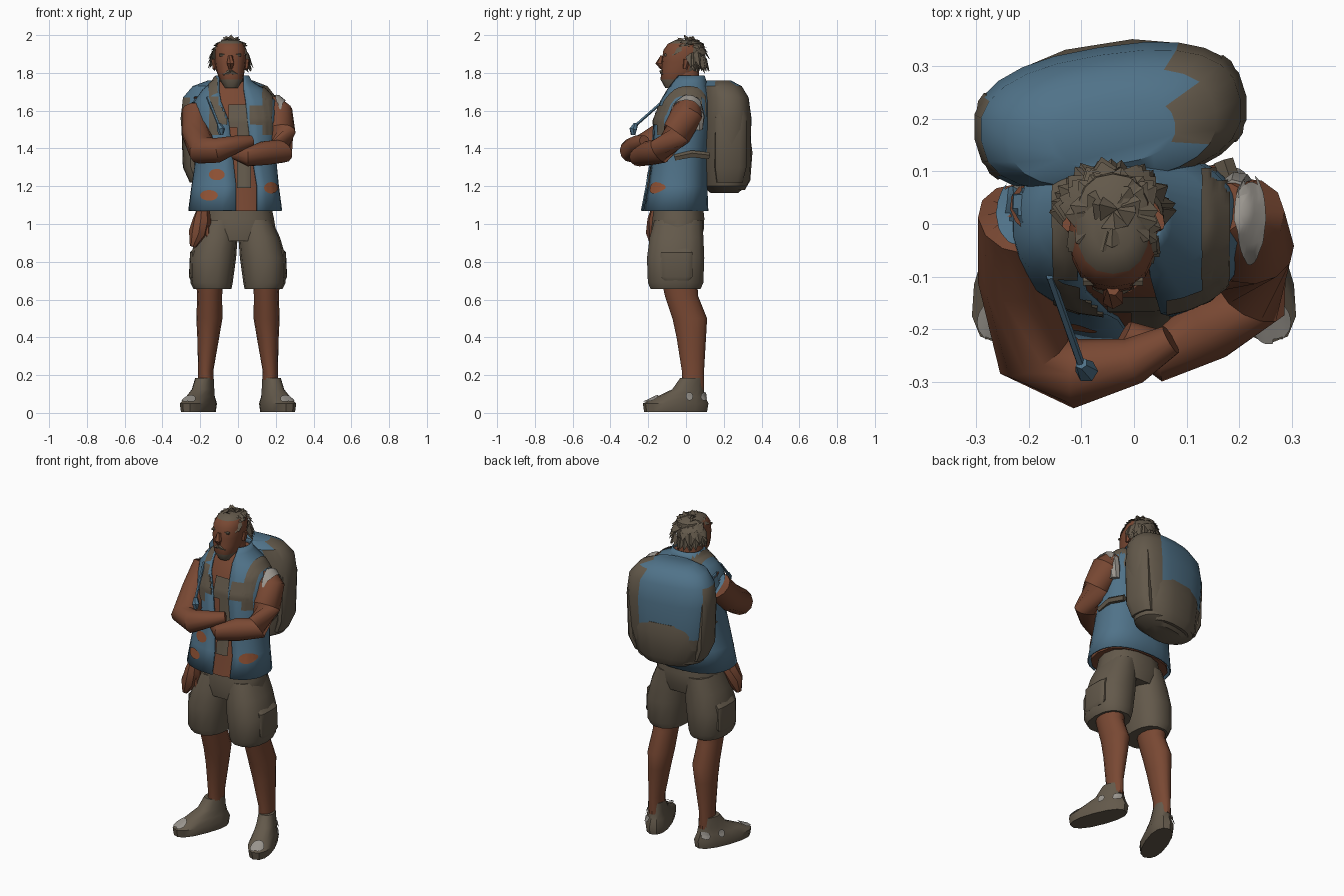
import bpy, bmesh, random
from math import sin, cos, pi, acos, copysign, radians, sqrt
from mathutils import Vector, Matrix
from mathutils.bvhtree import BVHTree

random.seed(4)
if "Cube" in bpy.data.objects:
    bpy.data.objects.remove(bpy.data.objects["Cube"])


def make_material(name, rgb):
    mat = bpy.data.materials.new(name)
    mat.use_nodes = True
    mat.diffuse_color = (*rgb, 1)
    mat.node_tree.nodes["Principled BSDF"].inputs["Base Color"].default_value = (*rgb, 1)
    return mat


skin = make_material("brown skin", (.19, .065, .033))
blue = make_material("faded blue", (.08, .17, .25))
khaki = make_material("dark khaki", (.125, .1, .07))
grey = make_material("pale grey", (.32, .3, .27))
rust = make_material("rust patch", (.28, .085, .035))


def build(name, verts, faces, mats, rule=None):
    """Make a mesh object; rule maps a face centre to a material slot."""
    mesh = bpy.data.meshes.new(name)
    mesh.from_pydata([tuple(v) for v in verts], [], faces)
    bm = bmesh.new()
    bm.from_mesh(mesh)
    bmesh.ops.recalc_face_normals(bm, faces=bm.faces)
    bm.to_mesh(mesh)
    bm.free()
    obj = bpy.data.objects.new(name, mesh)
    bpy.context.collection.objects.link(obj)
    for mat in mats:
        mesh.materials.append(mat)
    if rule:
        for poly in mesh.polygons:
            poly.material_index = rule(poly.center)
    bpy.ops.object.select_all(action='DESELECT')
    obj.select_set(True)
    bpy.context.view_layer.objects.active = obj
    bpy.ops.object.shade_smooth_by_angle(angle=radians(35))
    return obj


def bridge(rows, n, closed=True):
    """Quads between successive rings, with end caps when closed."""
    span = n if closed else n - 1
    faces = [(r * n + i, r * n + (i + 1) % n, (r + 1) * n + (i + 1) % n, (r + 1) * n + i)
             for r in range(rows - 1) for i in range(span)]
    if closed:
        faces += [tuple(range(n)), tuple(range((rows - 1) * n, rows * n))]
    return faces


def rounded(angle, power):
    c, s = cos(angle), sin(angle)
    return copysign(abs(c) ** power, c), copysign(abs(s) ** power, s)


def loft(name, rings, mats, rule=None, n=14, power=.85, at=(0, 0), yaw=0):
    """Stack of rounded rings: z, centre x, centre y, radius x, radius y."""
    verts = []
    for z, cx, cy, rx, ry in rings:
        for i in range(n):
            c, s = rounded(2 * pi * i / n, power)
            verts.append(Vector((cx + rx * c, cy + ry * s, z)))
    obj = build(name, verts, bridge(len(rings), n), mats, rule)
    obj.data.transform(Matrix.Translation((*at, 0)) @ Matrix.Rotation(radians(yaw), 4, 'Z'))
    return obj


def limb(name, joints, mat, n=12):
    """Tapered tube through joints given as x, y, z, radius."""
    pts = [Vector(j[:3]) for j in joints]
    verts = []
    for k, p in enumerate(pts):
        d = (pts[min(k + 1, len(pts) - 1)] - pts[max(k - 1, 0)]).normalized()
        side = d.cross(Vector((.3, .5, 1))).normalized()
        up = side.cross(d)
        for i in range(n):
            a = 2 * pi * i / n
            verts.append(p + joints[k][3] * (side * cos(a) + up * sin(a)))
    return build(name, verts, bridge(len(pts), n), [mat])


FRONT, ABOVE = (0, 1, 0), (0, 0, -1)


def plate(name, target, mat, centre, half, ray=FRONT, disc=True, n=10):
    """Thin plate laid on a part, cast along an axis; centre and half use the other two."""
    mesh = target.data
    tree = BVHTree.FromPolygons([v.co for v in mesh.vertices],
                                [tuple(p.vertices) for p in mesh.polygons])
    ray = Vector(ray)
    across, along = [k for k in range(3) if not ray[k]]
    verts, grid = [], {}
    for j in range(n):
        for i in range(n):
            u, v = 2 * i / (n - 1) - 1, 2 * j / (n - 1) - 1
            if disc:
                u, v = u * sqrt(1 - v * v / 2), v * sqrt(1 - u * u / 2)
            start = ray * -3
            start[across], start[along] = centre[0] + u * half[0], centre[1] + v * half[1]
            hit, normal = tree.ray_cast(start, ray)[:2]
            if hit:
                grid[i, j] = len(verts)
                verts.append(hit + normal * copysign(.009, -normal.dot(ray)))
    corners = [[(i, j), (i + 1, j), (i + 1, j + 1), (i, j + 1)]
               for i in range(n - 1) for j in range(n - 1)]
    faces = [[grid[c] for c in quad] for quad in corners if all(c in grid for c in quad)]
    return build(name, verts, faces, [mat])


# Vest: open rings with left and right edges of the front opening
vest_rings = [(1.07, -.015, -.06, .245, .175, -.01, .1),
              (1.2, -.015, -.05, .228, .16, -.01, .1),
              (1.38, -.01, -.03, .205, .15, -.03, .07),
              (1.55, -.01, -.015, .22, .155, -.05, .05),
              (1.65, -.015, 0, .212, .135, -.09, .04),
              (1.71, -.02, .01, .165, .11, -.1, .03),
              (1.755, -.03, .015, .1, .09, -.1, .03),
              (1.785, -.03, .02, .085, .075, -.095, .03)]
count, verts = 26, []
for z, cx, cy, rx, ry, left, right in vest_rings:
    def edge(x):
        t = (x - cx) / rx
        return -acos(copysign(min(1, abs(t)) ** (1 / .85), t))
    start, end = edge(right), edge(left) + 2 * pi
    for i in range(count):
        c, s = rounded(start + (end - start) * i / (count - 1), .85)
        verts.append((cx + rx * c, cy + ry * s, z))
vest = build("vest", verts, bridge(len(vest_rings), count, False), [blue])
solid = vest.modifiers.new("thickness", 'SOLIDIFY')
solid.thickness, solid.offset = .008, 0

# Torso, neck and the cloth hanging down the middle
torso = loft("torso", [(z, cx, cy, rx * .94, ry * .94)
                       for z, cx, cy, rx, ry, _, _ in vest_rings[:-1]], [skin])
loft("neck", [(1.7, -.03, .01, .085, .08), (1.76, -.035, 0, .07, .07),
              (1.84, -.04, 0, .065, .07)], [skin])
plate("hanging_cloth", torso, khaki, (.03, 1.36), (.036, .17), disc=False)
plate("shirt_front", torso, khaki, (0, 1.57), (.05, .06), disc=False)

# Worn patches and chest pockets on the vest
for x, z, w, h in [(-.11, 1.26, .04, .03), (-.15, 1.15, .045, .028), (.17, 1.19, .035, .03)]:
    plate("worn_patch", vest, rust, (x, z), (w, h))
for x in (-.085, .11):
    plate("chest_pocket", vest, khaki, (x, 1.575), (.05, .05), disc=False)

# Folded arms and the low hanging hand
right_arm = limb("right_arm", [(-.19, .03, 1.65, .05), (-.215, .01, 1.59, .083), (-.22, -.1, 1.48, .078),
                               (-.19, -.245, 1.39, .076), (-.11, -.285, 1.39, .066),
                               (0, -.26, 1.425, .045), (.07, -.22, 1.44, .03)], skin)
left_arm = limb("left_arm", [(.17, .03, 1.65, .05), (.205, .01, 1.59, .085), (.225, -.05, 1.48, .08),
                             (.225, -.14, 1.385, .07), (.14, -.2, 1.375, .065),
                             (.05, -.25, 1.355, .05), (-.02, -.21, 1.37, .028)], skin)
limb("hanging_hand", [(-.18, -.15, 1.1, .03), (-.19, -.155, 1.02, .05),
                      (-.215, -.165, .95, .048), (-.24, -.17, .88, .016)], skin, 8)
limb("hanging_thumb", [(-.17, -.16, 1, .02), (-.16, -.17, .93, .01)], skin, 5)

# Pale armhole linings and the sleeve edge
plate("left_sleeve_lining", left_arm, grey, (.22, .01), (.025, .08), ABOVE)
plate("right_sleeve_edge", right_arm, blue, (-.22, .02), (.04, .06), ABOVE)
for s in (-1, 1):
    limb("armhole_lining", [(s * .19, .06, 1.63, .025), (s * .198, .065, 1.57, .035),
                            (s * .19, .06, 1.5, .03)], grey, 8)


# Head with a beard below and hair behind
def head_colour(c):
    return int(c.y > .02 or c.z > 1.965 or c.z < 1.775)


loft("head", [(1.72, -.035, -.07, .035, .04), (1.765, -.035, -.055, .062, .08),
              (1.81, -.04, -.03, .075, .1), (1.86, -.04, -.02, .083, .108),
              (1.92, -.04, -.01, .083, .11), (1.955, -.04, 0, .07, .095),
              (1.975, -.04, 0, .04, .055)], [skin, khaki], head_colour, n=16)
limb("nose", [(-.04, -.125, 1.89, .012), (-.04, -.14, 1.85, .022), (-.04, -.125, 1.825, .012)], skin, 6)
for x in (-.075, -.005):
    limb("eyebrow", [(x - .022, -.11, 1.895, .008), (x + .022, -.11, 1.895, .008)], khaki, 5)
    limb("moustache", [(-.04, -.13, 1.808, .012), (x, -.115, 1.79, .01)], khaki, 5)
for x in (-.122, .042):
    limb("ear", [(x, -.005, 1.82, .012), (x, .005, 1.87, .02)], skin, 6)

# Loose locks of hair
verts, faces = [], []
while len(faces) < 85 * 4:
    d = Vector((random.uniform(-1, 1), random.uniform(-1, 1), random.uniform(-.5, 1))).normalized()
    if d.y < .1 and d.z < .3:
        continue
    base = Vector((-.04, .01, 1.885)) + Vector((d.x * .095, d.y * .095, d.z * .092))
    side = d.cross(Vector((0, .2, 1))).normalized() * .026
    droop = side.cross(d).normalized() * .03
    tip = base + d * .028 - Vector((0, 0, .055)) * (1 - abs(d.z))
    k = len(verts)
    verts += [base + side, base - side, base + droop, tip]
    faces += [(k, k + 1, k + 2), (k, k + 1, k + 3), (k + 1, k + 2, k + 3), (k + 2, k, k + 3)]
build("hair_locks", verts, faces, [khaki])


# Backpack, turned slightly, with a blue upper panel
def pack_colour(c):
    return int(c.z > 1.4 and -.235 < c.x < .14)


pack_at = dict(at=(-.045, .203), yaw=9, power=.8)
loft("backpack", [(1.165, 0, 0, .12, .07), (1.2, 0, 0, .195, .11), (1.36, 0, 0, .245, .13),
                  (1.56, 0, 0, .262, .135), (1.67, 0, -.005, .25, .125), (1.73, 0, -.02, .2, .105),
                  (1.76, 0, -.03, .12, .06)], [khaki, blue], pack_colour, n=24, **pack_at)
loft("backpack_pocket", [(1.18, 0, .03, .14, .075), (1.23, 0, .02, .195, .112),
                         (1.38, 0, .015, .215, .128), (1.44, 0, .02, .2, .115)], [khaki], **pack_at)
for s in (-1, 1):
    loft("backpack_side_pocket", [(1.22, s * .18, 0, .03, .07), (1.3, s * .21, 0, .036, .085),
                                  (1.56, s * .22, 0, .035, .085), (1.64, s * .21, 0, .03, .07)],
         [khaki], **pack_at)

# Shoulder straps, waist straps and the cord at the collar
for x in (-.125, .15):
    plate("shoulder_strap_top", vest, khaki, (x, 0), (.026, .1), ABOVE, disc=False)
    plate("shoulder_strap_front", vest, khaki, (x, 1.57), (.024, .1), disc=False)
for s in (-1, 1):
    limb("waist_strap", [(s * .17, .12, 1.36, .02), (s * .2, .03, 1.37, .02),
                         (s * .2, -.06, 1.35, .018)], khaki, 5)
limb("collar_cord", [(-.16, -.1, 1.67, .008), (-.1, -.27, 1.52, .008)], blue, 5)
limb("cord_toggle", [(-.1, -.265, 1.53, .012), (-.09, -.28, 1.5, .022), (-.09, -.28, 1.47, .012)], blue, 6)

# Shorts
loft("shorts_hips", [(.91, .005, -.05, .16, .13), (.97, .005, -.045, .195, .142),
                     (1.03, .005, -.04, .185, .14), (1.12, .005, -.04, .165, .13)], [khaki])
for s, word in ((-1, "right"), (1, "left")):
    loft(word + "_shorts_leg", [(.655, s * .135, -.055, .1, .135), (.69, s * .14, -.055, .112, .15),
                                (.82, s * .132, -.055, .122, .155), (.93, s * .112, -.05, .11, .145),
                                (1.02, s * .09, -.04, .09, .13)], [khaki])
    loft(word + "_cargo_pocket", [(.7, s * .23, -.05, .02, .07), (.72, s * .235, -.05, .025, .085),
                                  (.85, s * .23, -.05, .024, .085), (.87, s * .215, -.05, .02, .08)],
         [khaki], power=.6)

    # Bare leg and shoe
    x = s * .15
    loft(word + "_leg", [(.74, x, -.04, .075, .1), (.62, x, -.024, .066, .09),
                         (.5, x * 1.01, .02, .069, .094), (.4, x * 1.05, .028, .058, .08),
                         (.22, x * 1.14, .037, .04, .06), (.12, x * 1.14, .037, .04, .06)],
         [skin], power=1)
    shoe = loft(word + "_shoe", [(.005, 0, 0, .066, .175), (.05, 0, 0, .073, .182),
                                 (.085, 0, .03, .06, .135), (.125, 0, .07, .052, .085),
                                 (.185, 0, .09, .045, .06)],
                [khaki], at=(s * .21, -.055), yaw=s * 21)
    plate(word + "_toe_scuff", shoe, grey, (s * .26, -.185), (.034, .04), ABOVE)
    for y in (.015, .09):
        plate(word + "_side_scuff", shoe, grey, (y, .085), (.018, .022), (-s, 0, 0))
